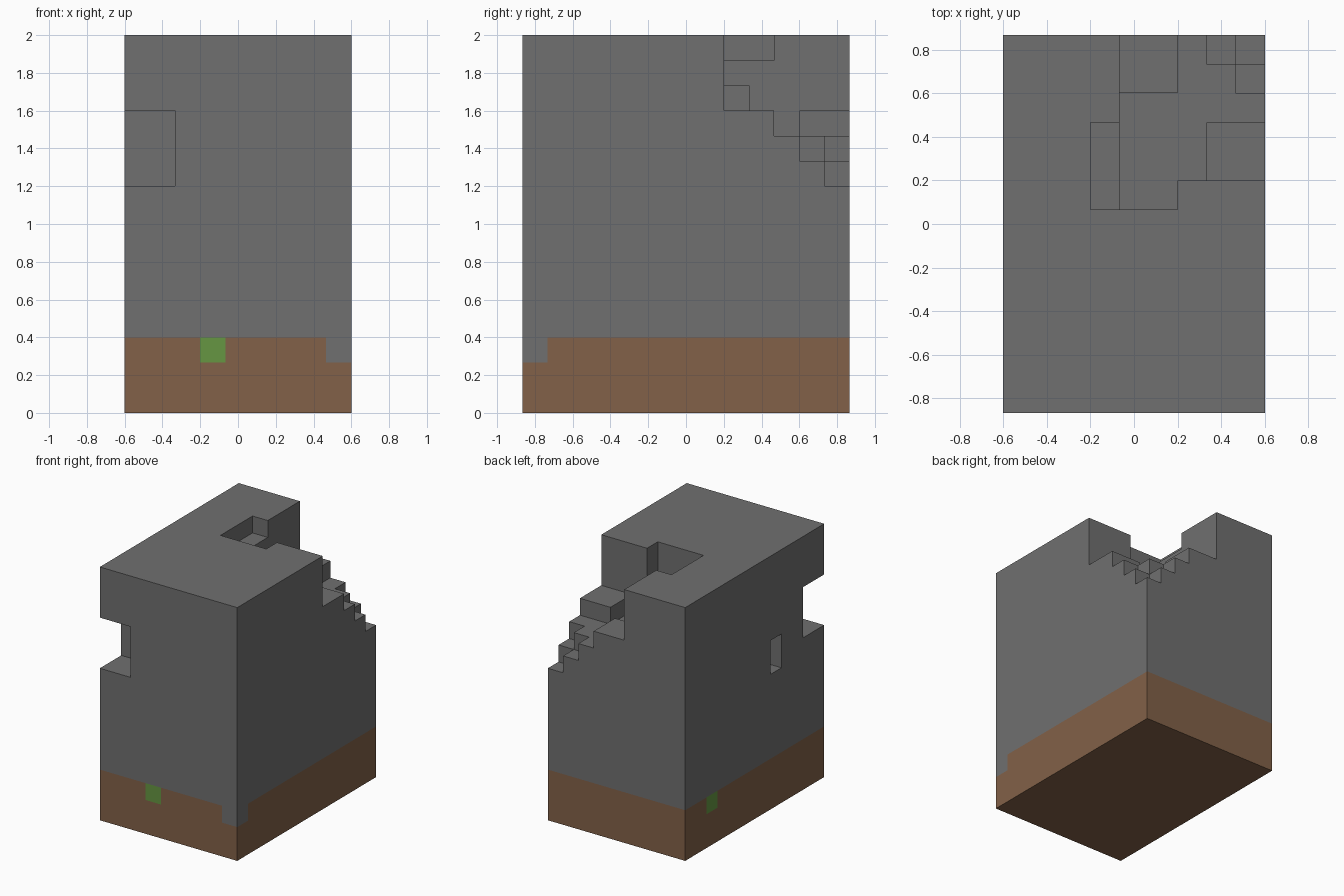
import bpy, bmesh
from mathutils import Vector
from itertools import product

cube = bpy.data.objects.get("Cube")
if cube:
    bpy.data.objects.remove(cube, do_unlink=True)

U = 2 / 15                      # edge of one block
SIZE = (9, 13, 15)              # blocks along x, y, z


def material(name, rgb):
    linear = [((c / 255 + 0.055) / 1.055) ** 2.4 for c in rgb] + [1]
    mat = bpy.data.materials.new(name)
    mat.use_nodes = True
    mat.diffuse_color = linear
    mat.node_tree.nodes["Principled BSDF"].inputs["Base Color"].default_value = linear
    return mat


def box(x, y, z):
    """All block cells inside the given x, y and z ranges."""
    return set(product(range(*x), range(*y), range(*z)))


# Whole block, then the broken parts taken away
solid = box((0, 9), (0, 13), (0, 15))
ledges = box((4, 6), (11, 13), (11, 12)) | box((7, 9), (8, 10), (11, 12))
collapse = box((4, 9), (8, 13), (11, 15)) | box((4, 6), (7, 8), (11, 15))
solid -= collapse - ledges
solid -= box((8, 9), (11, 12), (10, 11)) | box((7, 8), (12, 13), (10, 11))
solid -= box((8, 9), (12, 13), (9, 11))        # lowest corner step
solid -= box((3, 4), (7, 10), (14, 15))        # shallow pocket in the top
solid -= box((3, 4), (7, 9), (11, 13))         # recess in the inner wall
solid -= box((0, 2), (0, 2), (9, 12))          # missing front corner
solid -= box((0, 1), (4, 5), (8, 10))          # side slot

# Split into parts by colour
moss = {(3, 0, 2), (0, 10, 2)}
earth = box((0, 9), (0, 13), (0, 3)) - moss - {(8, 0, 2)}
stone = solid - earth - moss


def build(name, cells, mat):
    """Skin the exposed sides of the cells and merge flat areas."""
    bm = bmesh.new()
    for cell in cells:
        for axis, sign in product(range(3), (-1, 1)):
            step = [0, 0, 0]
            step[axis] = sign
            if tuple(c + s for c, s in zip(cell, step)) in solid:
                continue
            n = Vector(step)
            a = Vector((0, 0, 0))
            a[(axis + 1) % 3] = 0.5
            b = n.cross(a)
            mid = Vector(cell) + Vector((0.5, 0.5, 0.5)) + n / 2
            mid -= Vector((SIZE[0] / 2, SIZE[1] / 2, 0))
            corners = (mid - a - b, mid + a - b, mid + a + b, mid - a + b)
            bm.faces.new([bm.verts.new(p * U) for p in corners])
    bmesh.ops.remove_doubles(bm, verts=bm.verts, dist=0.001)
    bmesh.ops.dissolve_limit(bm, angle_limit=0.01, verts=bm.verts, edges=bm.edges)
    mesh = bpy.data.meshes.new(name)
    bm.to_mesh(mesh)
    bm.free()
    mesh.materials.append(mat)
    obj = bpy.data.objects.new(name, mesh)
    bpy.context.collection.objects.link(obj)


build("stone_block", stone, material("stone grey", (112, 112, 112)))
build("earth_base", earth, material("earth brown", (130, 97, 72)))
build("moss_patches", moss, material("moss green", (102, 150, 66)))
